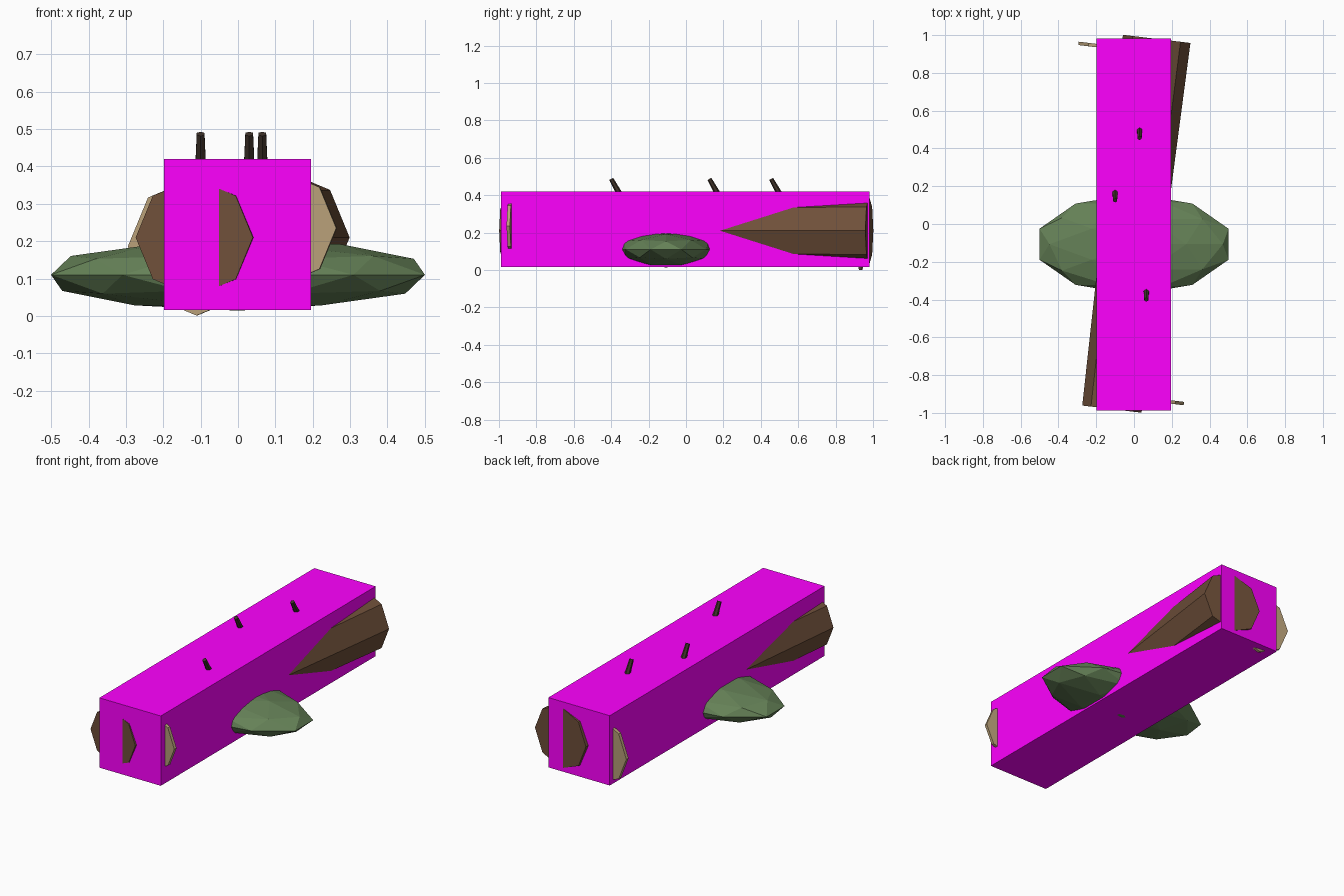
import bpy
import math
from mathutils import Vector

if "Cube" in bpy.data.objects:
    bpy.data.objects.remove(bpy.data.objects["Cube"])


def material(name, rgb):
    m = bpy.data.materials.new(name)
    m.diffuse_color = (*rgb, 1)
    m.use_nodes = True
    m.node_tree.nodes["Principled BSDF"].inputs["Base Color"].default_value = m.diffuse_color
    return m


BARK = material("bark", (0.16, 0.08, 0.042))
WOOD = material("cut_wood", (0.48, 0.35, 0.19))
MOSS = material("moss", (0.13, 0.22, 0.095))
TWIG = material("twig", (0.05, 0.032, 0.022))
MAGENTA = material("magenta", (1.0, 0.0, 1.0))


def finish(name, mat):
    ob = bpy.context.object
    ob.name = name
    ob.data.materials.append(mat)
    return ob


def tapered(name, a, b, r1, r2, sides, mat):
    """Flat-sided tapered rod from a to b, one corner pointing sideways."""
    a, b = Vector(a), Vector(b)
    d = b - a
    bpy.ops.mesh.primitive_cone_add(vertices=sides, radius1=r1, radius2=r2,
                                    depth=d.length, location=(a + b) / 2)
    ob = finish(name, mat)
    ob.rotation_euler = d.to_track_quat('Z', 'Y').to_euler()
    return ob


# Fallen log, turned slightly from the y axis
front, back = Vector((-0.117, -0.98, 0.21)), Vector((0.12, 0.98, 0.21))
tapered("log", front, back, 0.158, 0.18, 8, BARK)

# Pale cut discs, parallel to the log ends but offset to the other side
axis = (back - front).normalized() * 0.009
for name, x, y, z, r in (("front_cut_disc", 0.11, -0.932, 0.235, 0.155),
                         ("back_cut_disc", -0.11, 0.934, 0.186, 0.185)):
    c = Vector((x, y, z))
    tapered(name, c - axis, c + axis, r, r, 8, WOOD)

# Moss mound through the middle
bpy.ops.mesh.primitive_ico_sphere_add(subdivisions=2, radius=1,
                                      location=(0, -0.107, 0.11))
finish("moss", MOSS).scale = (0.526, 0.266, 0.096)

# Broken twigs leaning to the front
for i, (x, y) in enumerate(((-0.1, 0.125), (0.03, 0.455), (0.065, -0.4))):
    tapered(f"twig_{i + 1}", (x, y + 0.11, 0.29), (x, y, 0.487),
            0.022, 0.012, 6, TWIG)

# Enclosing box
bpy.ops.mesh.primitive_cube_add(size=1, location=(-0.001, -0.003, 0.218))
finish("outer_box", MAGENTA).scale = (0.394, 1.97, 0.405)
